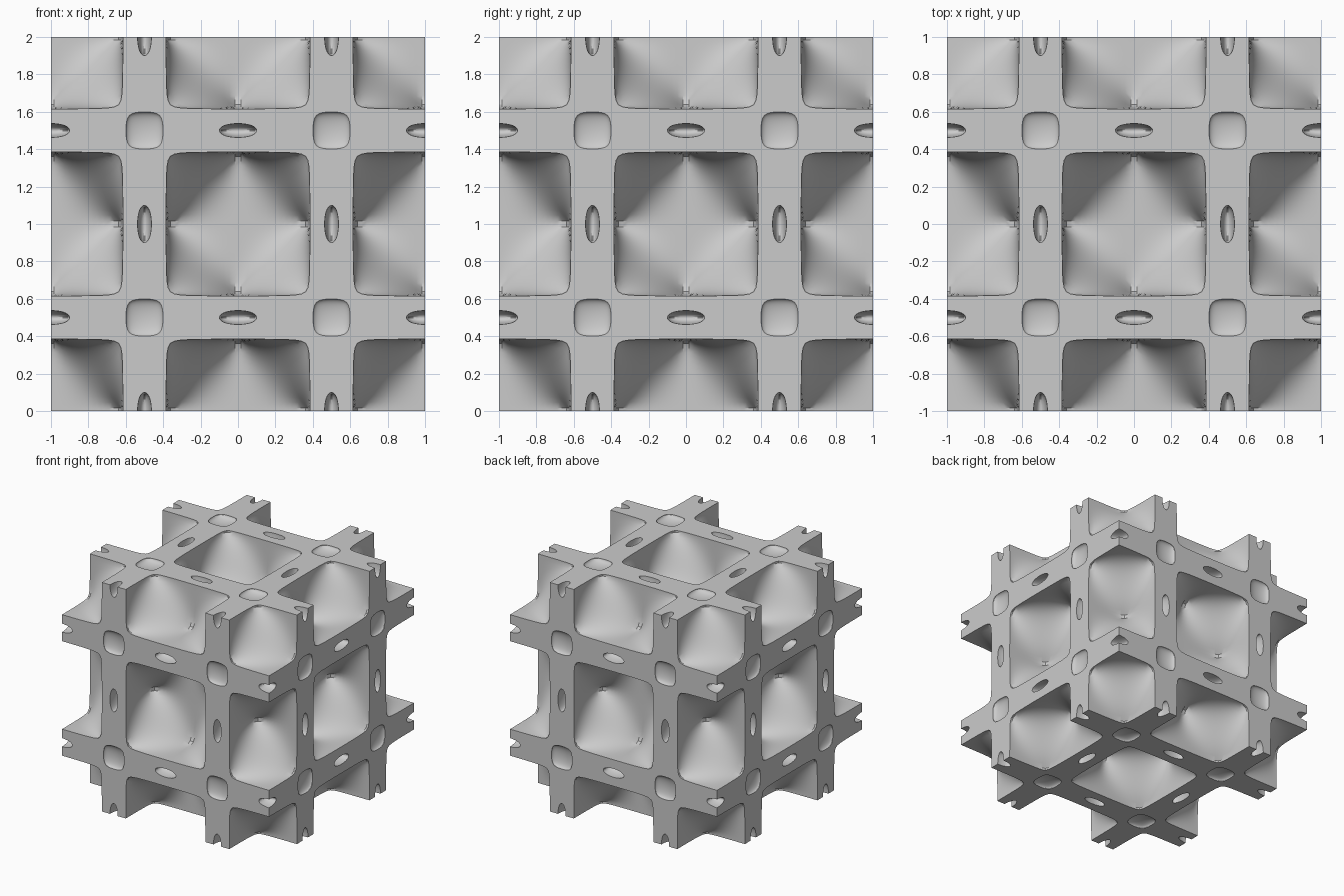
import bpy
import bmesh
from itertools import product
from math import cos, pi
from mathutils import Matrix, Vector

old = bpy.data.objects.get("Cube")
if old:
    bpy.data.objects.remove(old, do_unlink=True)


def field(p):
    """Periodic minimal-surface function, one period per unit."""
    a, b, c = (cos(2 * pi * v) for v in p)
    return 3 * (a + b + c) + 4 * a * b * c


def radius(centre, direction, level):
    """Distance from the centre to the level surface along a ray."""
    step, r = 0.01, 0.0
    while field(centre + direction * (r + step)) > level:
        r += step
    for _ in range(14):
        step /= 2
        if field(centre + direction * (r + step)) > level:
            r += step
    return r


def pocket(name, centre, stretch, level, cuts):
    """Closed void: a subdivided cube pushed out to the level surface."""
    bm = bmesh.new()
    bmesh.ops.create_cube(bm, size=2)
    bmesh.ops.subdivide_edges(bm, edges=bm.edges[:], cuts=cuts, use_grid_fill=True)
    for v in bm.verts:
        d = Vector(a * b for a, b in zip(v.co, stretch)).normalized()
        v.co = d * radius(centre, d, level)
    mesh = bpy.data.meshes.new(name)
    bm.to_mesh(mesh)
    bm.free()
    return mesh


def stamp(bm, mesh, place):
    """Add a copy of the mesh at a place."""
    move = Matrix.Translation(place)
    mesh.transform(move)
    bm.from_mesh(mesh)
    mesh.transform(move.inverted())


WHOLE = (-1, 0, 1)
HALF = (-0.5, 0.5)
voids = bmesh.new()

# Large chambers on both interlocking lattices
chamber = pocket("chamber", Vector((0, 0, 0)), (1, 1, 1), 0.77, 22)
for row in (WHOLE, HALF):
    for place in product(row, repeat=3):
        stamp(voids, chamber, Vector(place))

# Flat pockets between the chambers, thin along one axis
for axis in range(3):
    centre = Vector((0.5, 0.5, 0.5))
    centre[axis] = 0
    stretch = [1, 1, 1]
    stretch[axis] = 0.37
    flat = pocket("flat_pocket", centre, stretch, 0.81, 8)
    for thin, wide in ((WHOLE, HALF), (HALF, WHOLE)):
        rows = [wide] * 3
        rows[axis] = thin
        for place in product(*rows):
            stamp(voids, flat, Vector(place))

cutter_mesh = bpy.data.meshes.new("void_cutter")
voids.to_mesh(cutter_mesh)
voids.free()
cutter = bpy.data.objects.new("void_cutter", cutter_mesh)
cutter.location.z = 1
cutter.hide_render = True
bpy.context.collection.objects.link(cutter)

# Solid block carved by the voids
bpy.ops.mesh.primitive_cube_add(size=2, location=(0, 0, 1))
block = bpy.context.object
block.name = "lattice_block"
carve = block.modifiers.new("carve", "BOOLEAN")
carve.operation = "DIFFERENCE"
carve.solver = "MANIFOLD"
carve.object = cutter
bpy.ops.object.modifier_apply(modifier=carve.name)
bpy.data.objects.remove(cutter, do_unlink=True)

# Plain grey material
grey = bpy.data.materials.new("light_grey")
grey.use_nodes = True
colour = (0.6, 0.6, 0.6, 1)
grey.diffuse_color = colour
grey.node_tree.nodes["Principled BSDF"].inputs["Base Color"].default_value = colour
block.data.materials.clear()
block.data.materials.append(grey)
bpy.ops.object.shade_smooth_by_angle(angle=pi / 6)
